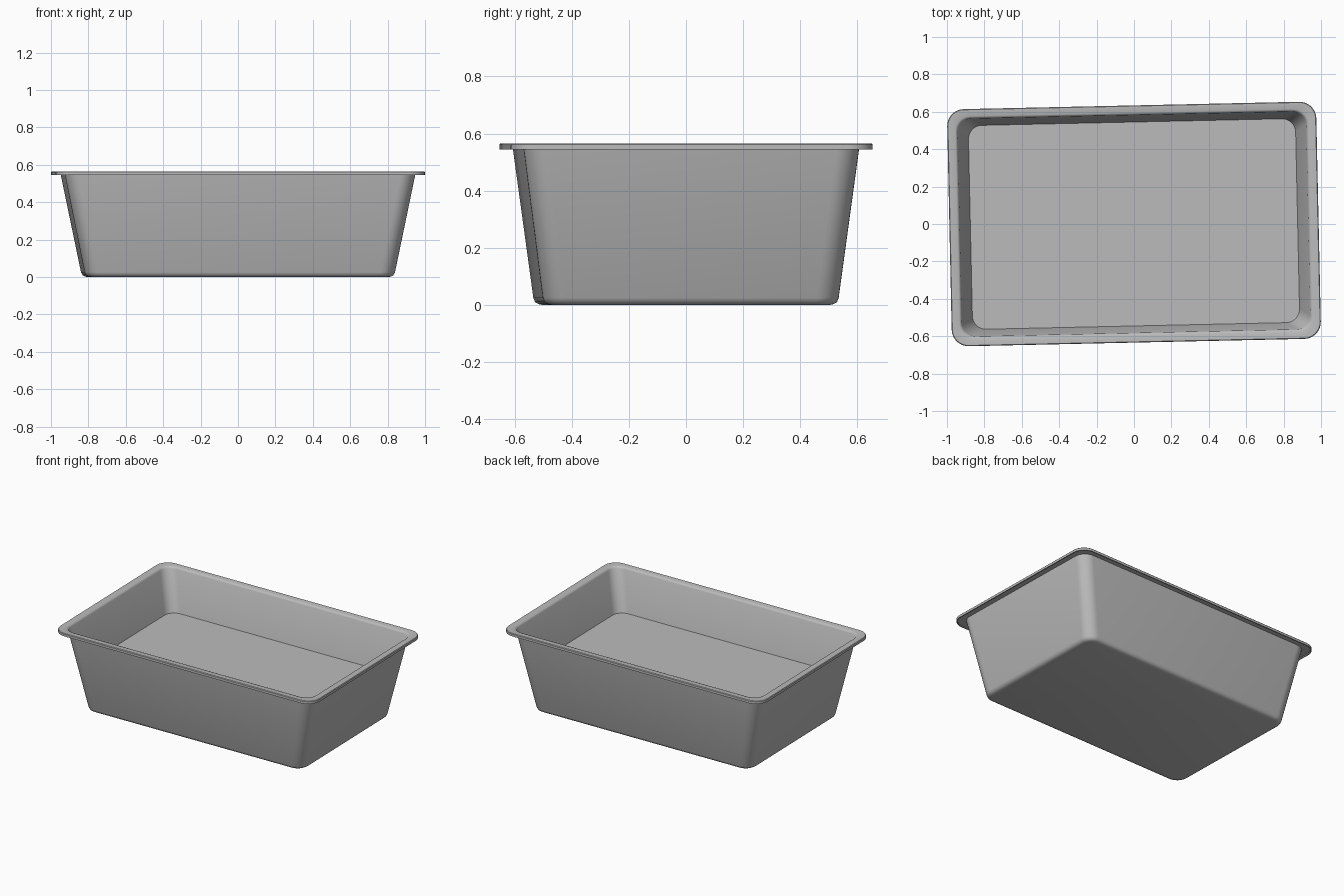
import bpy, bmesh, math
from mathutils import Matrix

cube = bpy.data.objects.get("Cube")
if cube:
    bpy.data.objects.remove(cube, do_unlink=True)

TURN = Matrix.Rotation(math.radians(1.25), 4, 'Z')
CORNER_STEPS = 8


def material(name, value):
    mat = bpy.data.materials.new(name)
    mat.use_nodes = True
    color = (value, value, value, 1)
    mat.diffuse_color = color
    mat.node_tree.nodes["Principled BSDF"].inputs["Base Color"].default_value = color
    return mat


def ring(bm, hx, hy, r, z):
    """One rounded rectangle of vertices at height z."""
    verts = []
    for i, (sx, sy) in enumerate(((1, 1), (-1, 1), (-1, -1), (1, -1))):
        for k in range(CORNER_STEPS + 1):
            a = (i + k / CORNER_STEPS) * math.pi / 2
            verts.append(bm.verts.new((sx * (hx - r) + r * math.cos(a),
                                       sy * (hy - r) + r * math.sin(a), z)))
    return verts


def loft(name, sections, mat):
    """Skin a stack of rounded rectangles and cap both ends."""
    bm = bmesh.new()
    rings = [ring(bm, *s) for s in sections]
    for low, high in zip(rings, rings[1:]):
        for i in range(len(low)):
            j = (i + 1) % len(low)
            bm.faces.new((low[i], low[j], high[j], high[i]))
    bm.faces.new(rings[0][::-1])
    bm.faces.new(rings[-1])
    bm.transform(TURN)
    mesh = bpy.data.meshes.new(name)
    bm.to_mesh(mesh)
    bm.free()
    mesh.materials.append(mat)
    obj = bpy.data.objects.new(name, mesh)
    bpy.context.collection.objects.link(obj)
    bpy.ops.object.select_all(action='DESELECT')
    obj.select_set(True)
    bpy.context.view_layer.objects.active = obj
    bpy.ops.object.shade_smooth_by_angle(angle=math.radians(40))
    return obj


grey = material("grey plastic", 0.5)

# Tub: base edge, sloping wall, rim with a small lip, then back down inside
loft("tub", [
    (0.795, 0.485, 0.05, 0.0),
    (0.81, 0.50, 0.065, 0.003),
    (0.822, 0.512, 0.075, 0.01),
    (0.83, 0.518, 0.08, 0.025),
    (0.938, 0.588, 0.08, 0.552),
    (0.98, 0.627, 0.085, 0.552),
    (0.98, 0.627, 0.085, 0.545),
    (0.987, 0.634, 0.09, 0.545),
    (0.987, 0.634, 0.09, 0.561),
    (0.983, 0.630, 0.086, 0.565),
    (0.945, 0.595, 0.08, 0.565),
    (0.938, 0.588, 0.075, 0.562),
    (0.932, 0.582, 0.075, 0.552),
    (0.826, 0.514, 0.07, 0.03),
    (0.80, 0.49, 0.05, 0.01),
], grey)

# Level fill part way up the inside
loft("fill", [
    (0.872, 0.542, 0.072, 0.262),
    (0.876, 0.545, 0.073, 0.27),
], grey)
